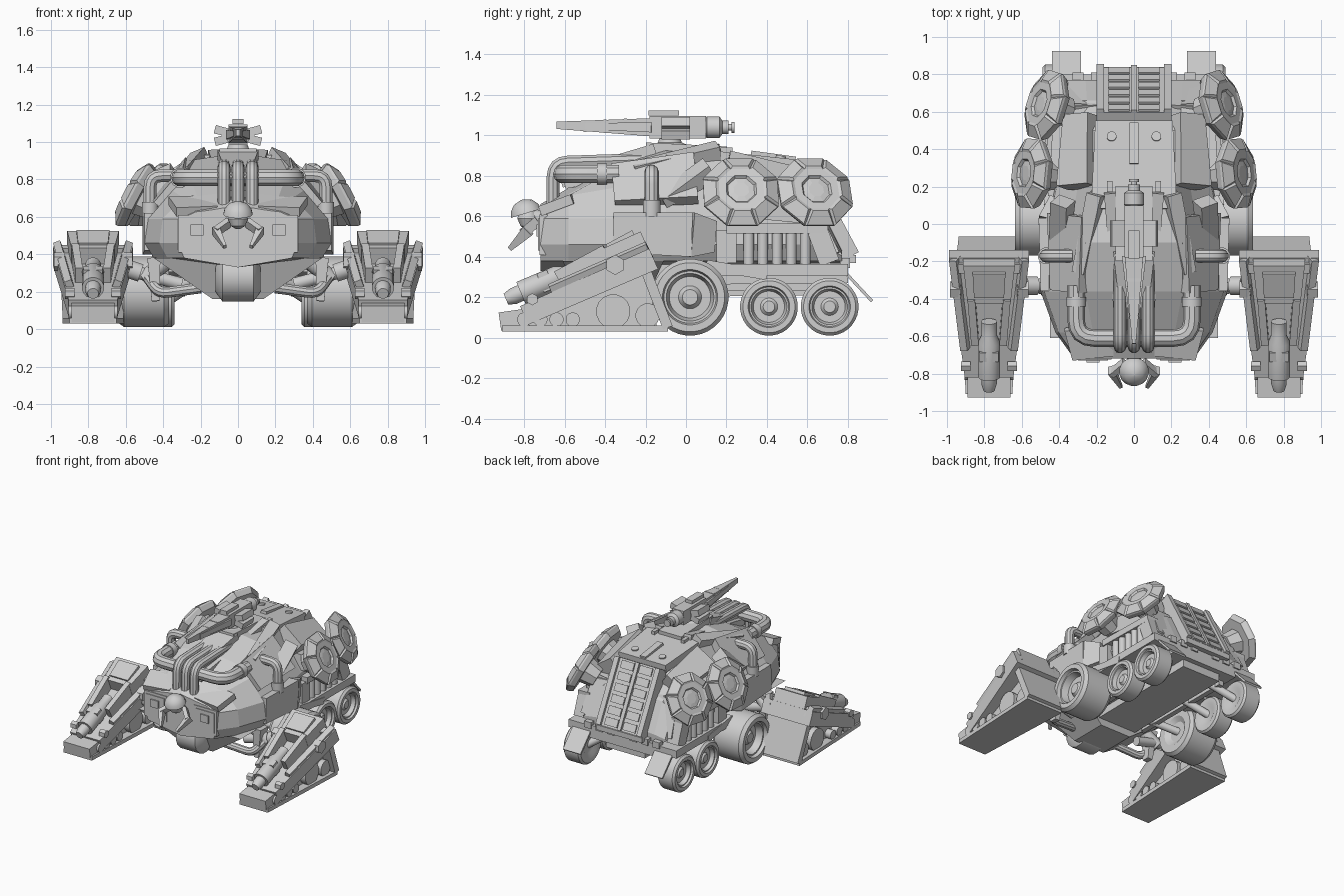
import bpy, bmesh, math
from mathutils import Vector, Matrix

if "Cube" in bpy.data.objects:
    bpy.data.objects.remove(bpy.data.objects["Cube"])

shade = (0.62, 0.62, 0.62, 1)
grey = bpy.data.materials.new("armour_grey")
grey.use_nodes = True
grey.diffuse_color = shade
grey.node_tree.nodes["Principled BSDF"].inputs["Base Color"].default_value = shade


def finish(name, bm, mirror, smooth=False):
    bmesh.ops.recalc_face_normals(bm, faces=bm.faces)
    mesh = bpy.data.meshes.new(name)
    bm.to_mesh(mesh)
    bm.free()
    mesh.materials.append(grey)
    part = bpy.data.objects.new(name, mesh)
    bpy.context.collection.objects.link(part)
    if smooth:
        bpy.ops.object.select_all(action='DESELECT')
        part.select_set(True)
        bpy.context.view_layer.objects.active = part
        bpy.ops.object.shade_smooth_by_angle(angle=math.radians(35))
    if mirror:
        part.modifiers.new("mirror", 'MIRROR').use_mirror_merge = False


def bar(name, start, end, width, height, taper=(1, 1), roll=0, mirror=True):
    """Straight block from start to end; taper scales the end's width and height."""
    start, end = Vector(start), Vector(end)
    along = (end - start).normalized()
    across = Vector((1, 0, 0))
    across = (across - along * across.dot(along)).normalized()
    turn = Matrix((across, along, across.cross(along))).transposed() @ Matrix.Rotation(math.radians(roll), 3, 'Y')
    bm = bmesh.new()
    bmesh.ops.create_cube(bm, size=1)
    for vert in bm.verts:
        far = vert.co.y > 0
        wide, tall = taper if far else (1, 1)
        offset = Vector((vert.co.x * width * wide, 0, vert.co.z * height * tall))
        vert.co = (end if far else start) + turn @ offset
    finish(name, bm, mirror)


def box(name, centre, size, mirror=True):
    half = Vector((0, size[1] / 2, 0))
    bar(name, Vector(centre) - half, Vector(centre) + half, size[0], size[2], mirror=mirror)


def lathe(name, profile, at, axis, radius, length, sides=16, mirror=True, smooth=True, tile_row=None):
    """Turned part from (radius share, length share) rings."""
    bm = bmesh.new()
    turn = Vector(axis).to_track_quat('Z', 'Y')
    rings = []
    for out, along in profile:
        angles = [math.tau * (i + 0.5) / sides for i in range(sides)]
        rings.append([bm.verts.new(Vector(at) + turn @ Vector(
            (out * radius * math.cos(a), out * radius * math.sin(a), along * length))) for a in angles])
    rows = [[bm.faces.new((low[i - 1], low[i], high[i], high[i - 1])) for i in range(sides)]
            for low, high in zip(rings, rings[1:])]
    bm.faces.new(rings[0])
    bm.faces.new(rings[-1])
    if tile_row:
        bmesh.ops.recalc_face_normals(bm, faces=bm.faces)
        bmesh.ops.inset_individual(bm, faces=rows[tile_row], thickness=0.012, depth=0.012)
    finish(name, bm, mirror, smooth)


def rod(name, start, end, radius, sides=12, mirror=True):
    axis = Vector(end) - Vector(start)
    lathe(name, [(1, 0), (1, 1)], start, axis, radius, axis.length, sides, mirror)


def tube(name, corners, radius, bend, mirror=True):
    """Pipe through the corners, rounding each one."""
    corners = [Vector(c) for c in corners]
    path = [corners[0]]
    for before, corner, after in zip(corners, corners[1:], corners[2:]):
        enter = corner + (before - corner).normalized() * bend
        leave = corner + (after - corner).normalized() * bend
        path += [enter.lerp(corner, i / 4).lerp(corner.lerp(leave, i / 4), i / 4) for i in range(5)]
    path.append(corners[-1])
    curve = bpy.data.curves.new(name, 'CURVE')
    curve.dimensions, curve.bevel_depth, curve.bevel_resolution, curve.use_fill_caps = '3D', radius, 3, True
    spline = curve.splines.new('POLY')
    spline.points.add(len(path) - 1)
    for point, place in zip(spline.points, path):
        point.co = (*place, 1)
    guide = bpy.data.objects.new(name + "_path", curve)
    bpy.context.collection.objects.link(guide)
    bm = bmesh.new()
    bm.from_mesh(guide.evaluated_get(bpy.context.evaluated_depsgraph_get()).to_mesh())
    bpy.data.objects.remove(guide)
    finish(name, bm, mirror, True)


# Main hull: one cross-section rule, driven by width and roof height along y
bm = bmesh.new()
rings = []
for y, wide, top in ((-.72, .32, .66), (-.58, .42, .74), (-.36, .5, .86), (-.1, .5, .94),
                     (.2, .43, .91), (.5, .42, .85), (.66, .36, .68), (.77, .37, .45)):
    half = [(0, .33), (wide * .9, .38), (wide, min(.46, top * .9)), (wide * .96, min(.59, top * .92)),
            (wide * .7, min(.74, top * .95)), (wide * .52, top * .96), (0, top)]
    outline = half + [(-x, z) for x, z in half[-2:0:-1]]
    rings.append([bm.verts.new((x, y, z)) for x, z in outline])
for front, back in zip(rings, rings[1:]):
    for i in range(len(front)):
        bm.faces.new((front[i - 1], front[i], back[i], back[i - 1]))
bm.faces.new(rings[0])
bm.faces.new(rings[-1])
finish("hull", bm, False)

# Underside
bar("keel", (0, -.3, .27), (0, .76, .28), width=.34, height=.14, mirror=False)
bar("chassis", (0, -.2, .31), (0, .8, .32), width=.58, height=.1, mirror=False)
bar("belly", (0, -.36, .38), (0, -.36, .16), width=.9, height=.5, taper=(.3, .6), mirror=False)
lathe("nose_drum", [(.6, -1), (1, -.7), (1, .7), (.6, 1)], (0, -.53, .28), (1, 0, 0), radius=.135, length=.12, mirror=False)
for x in (.08, .24):
    box("belly_beam", (x, .25, .23 + x / 8), (.04, .9, .06))

# Side armour and shoulders
bar("side_block", (.45, -.36, .52), (.45, .03, .51), width=.1, height=.2, taper=(1.2, 1.1))
bar("side_wedge", (.45, .02, .51), (.42, .14, .5), width=.12, height=.22, taper=(.5, .7))
bar("shoulder_plate", (.35, -.36, .75), (.35, .05, .79), width=.24, height=.06, taper=(1.2, 1), roll=50)
bar("shoulder_spike", (.29, -.26, .83), (.2, .16, .92), width=.07, height=.06, taper=(1.2, 1.4), roll=25)
bar("cheek_wedge", (.4, -.12, .68), (.38, .12, .83), width=.1, height=.05, taper=(1, 2), roll=30)
bar("rear_shoulder", (.3, .2, .82), (.28, .58, .74), width=.2, height=.12, taper=(.8, 1), roll=35)
bar("shield_mount", (.36, .22, .66), (.34, .64, .62), width=.18, height=.12)

# Hood
bar("hood_ridge", (0, .2, .9), (0, -.2, .92), width=.2, height=.09, mirror=False)
bar("hood_nose", (0, -.15, .92), (0, -.62, .78), width=.22, height=.08, taper=(.5, 1), mirror=False)
bar("hood_blade", (.13, .17, .92), (.08, -.6, .76), width=.06, height=.08, taper=(.6, .6))
for x in (0, .075):
    tube("front_hose", [(x, -.2, .88), (x, -.655, .865), (x, -.66, .58)], radius=.034, bend=.07, mirror=x > 0)

# Cab face
box("prow", (0, -.66, .48), (.2, .12, .26), mirror=False)
box("window_frame", (.22, -.705, .51), (.2, .04, .2))
box("window_pane", (.22, -.727, .51), (.16, .008, .16))
box("window_lamp", (.22, -.73, .53), (.07, .02, .06))
bar("brow", (.22, -.71, .63), (.24, -.55, .69), width=.22, height=.05, taper=(1.2, 1))

# Pipes
tube("front_pipe", [(0, -.61, .81), (.31, -.61, .81), (.31, -.33, .81)], radius=.047, bend=.1)
rod("pipe_collar", (.31, -.44, .81), (.31, -.39, .81), radius=.054)
tube("side_exhaust", [(.33, -.17, .82), (.47, -.17, .82), (.47, -.17, .6)], radius=.036, bend=.06)
rod("exhaust_base", (.47, -.17, .6), (.47, -.17, .68), radius=.045)

# Front sensor head and claws
rod("head_neck", (0, -.66, .58), (0, -.78, .6), radius=.04, mirror=False)
lathe("head", [(.2, -1), (.7, -.7), (1, 0), (.7, .7), (.2, 1)], (0, -.78, .59), (0, 0, 1), radius=.055, length=.055, mirror=False)
lathe("head_cap", [(1, 0), (.9, .4), (.6, .8), (.1, 1)], (0, -.79, .615), (0, -.3, 1), radius=.08, length=.07, mirror=False)
bar("claw_arm", (.05, -.74, .57), (.12, -.8, .52), width=.03, height=.05)
bar("claw_tip", (.12, -.78, .53), (.07, -.87, .44), width=.04, height=.06, taper=(.4, .4))

# Roof gun
lathe("gun_mount", [(1, 0), (.9, .4), (.6, .5), (.5, .7), (.5, 1)], (0, -.08, .9), (0, 0, 1), radius=.1, length=.13, mirror=False)
box("gun_body", (0, -.04, 1.04), (.1, .28, .11), mirror=False)
bar("gun_barrel", (0, -.17, 1.04), (0, -.64, 1.05), width=.1, height=.09, taper=(.2, .4), mirror=False)
bar("barrel_rail", (.04, -.17, 1.04), (.015, -.5, 1.045), width=.05, height=.05, taper=(.4, .6))
for y in (-.5, -.4, -.3):
    box("barrel_band", (0, y, 1.045), (.13 + y / 6, .015, .11 + y / 9), mirror=False)
lathe("gun_breech", [(.8, 0), (1, .1), (1, .5), (.6, .6), (.6, .8), (.3, .8), (.3, .9), (.5, .9), (.5, 1)],
      (0, .09, 1.04), (0, 1, 0), radius=.055, length=.15, mirror=False)
for side in (-1, 1):
    z = 1.035 + side * .025
    bar("gun_pod", (.09, -.12, z), (.09, .02, z), width=.07, height=.045, roll=-15 * side)
box("gun_sight", (0, -.11, 1.11), (.06, .15, .025), mirror=False)

# Roof plate and rear shutter
bar("roof_plate", (0, .08, .9), (0, .55, .85), width=.46, height=.06, taper=(.9, 1), mirror=False)
bar("roof_rib", (0, .32, .9), (0, .54, .87), width=.05, height=.05, mirror=False)
rod("roof_bolt", (.12, .46, .85), (.12, .47, .9), radius=.026)
box("roof_hinge", (.13, .2, .92), (.03, .06, .04))
door_top, door_foot = Vector((0, .57, .85)), Vector((0, .81, .4))


def on_door(name, x, first, last, width, height):
    shift = Vector((x, 0, 0))
    bar(name, door_top.lerp(door_foot, first) + shift, door_top.lerp(door_foot, last) + shift, width, height, mirror=x > 0)


on_door("rear_door", 0, 0, 1, width=.36, height=.06)
on_door("door_spine", 0, 0, 1, width=.03, height=.09)
on_door("door_frame", .18, 0, 1, width=.04, height=.1)
for i in range(6):
    on_door("door_panel", .08, (i + .15) / 6, (i + .85) / 6, width=.11, height=.08)
bar("rear_corner", (.28, .58, .66), (.31, .73, .4), width=.18, height=.12, taper=(1, .6))
box("rear_step", (0, .81, .39), (.4, .06, .04), mirror=False)
for x in (.1, .2, .3):
    box("rear_lamp", (x, .785, .37), (.06, .05, .05))

# Octagonal side shields, leaning in at the top
for x, y, yaw in ((.55, .27, .1), (.47, .635, .3)):
    facing = Vector((math.cos(yaw), math.sin(yaw), .53))
    lathe("shield", [(.4, -3), (.5, -.8), (.9, -.8), (1, 0), (.6, 1), (.4, 1), (.35, .7), (.2, .8)],
          (x, y, .715), facing, radius=.2, length=.045, sides=8, smooth=False, tile_row=3)

# Side rack with canisters above the rear wheels
bar("rack_roof", (.42, .2, .54), (.41, .7, .54), width=.1, height=.05)
bar("rack_end", (.41, .71, .37), (.41, .65, .53), width=.1, height=.1)
box("rack_front", (.42, .2, .45), (.08, .1, .16))
for i in range(5):
    y = .31 + i * .07
    rod("canister", (.43, y, .36), (.43, y, .52), radius=.027)
box("fender", (.36, .47, .335), (.23, .66, .06))
bar("fender_front", (.39, .1, .36), (.39, .4, .31), width=.18, height=.05)
bar("mudflap", (.36, .78, .33), (.36, .92, .18), width=.155, height=.015)

# Wheels and their swing arms
for y, radius, inner, outer in ((.02, .19, .37, .635), (.41, .143, .34, .49), (.71, .143, .34, .49)):
    hub = (inner, y, radius + .01)
    lathe("wheel", [(.4, .1), (.6, 0), (.9, 0), (1, .1), (1, .9), (.9, 1), (.72, 1), (.68, .9), (.62, .9), (.54, .7), (.3, .7), (.2, .8)],
          hub, (1, 0, 0), radius, outer - inner, sides=32)
    rod("swing_arm", (.2, y - .1, .27), (inner + .04, y, radius + .01), radius=.03)

# Suspension arms to the tracks
rod("track_arm", (.3, -.33, .24), (.64, -.33, .33), radius=.035)
rod("upper_arm", (.36, -.36, .38), (.5, -.33, .27), radius=.045)
tube("arm_strut", [(.2, -.45, .22), (.42, -.42, .19), (.5, -.33, .3)], radius=.03, bend=.05)
rod("arm_joint", (.52, -.33, .3), (.58, -.33, .32), radius=.05)
bar("arm_knuckle", (.45, -.36, .38), (.44, -.37, .15), width=.07, height=.1, taper=(.6, .6))


# Front track units
def on_track(y, z, side=0):
    return Vector((.775 + side, y, z))


bar("track_foot", on_track(-.91, .045), on_track(-.09, .045), width=.25, height=.03, taper=(1.3, 1))
bar("track_toe", on_track(-.92, .08), on_track(-.78, .1), width=.23, height=.09)
bar("track_back", on_track(-.24, .44), on_track(-.09, .05), width=.36, height=.05, taper=(.9, 1))
bar("track_web", on_track(-.85, .08), on_track(-.17, .2), width=.14, height=.05, taper=(1.3, 6))
bar("track_casing", on_track(-.8, .11), on_track(-.16, .39), width=.26, height=.1, taper=(1.65, 1.1))
bar("track_cap", on_track(-.4, .38), on_track(-.2, .47), width=.23, height=.12, taper=(1.2, 1))
bar("track_cap_top", on_track(-.38, .43), on_track(-.25, .5), width=.16, height=.07, taper=(1.1, 1))
for side in (-1, 1):
    bar("track_rail", on_track(-.62, .27, side * .075), on_track(-.38, .4, side * .095), width=.04, height=.13)
    bar("track_cheek", on_track(-.66, .22, side * .12), on_track(-.18, .43, side * .18), width=.04, height=.09, roll=20 * side)
    rod("cheek_bolt", on_track(-.35, .36, side * .15), on_track(-.35, .36, side * .21), radius=.05, sides=6)
    rod("toe_bolt", on_track(-.76, .19, side * .1), on_track(-.76, .19, side * .15), radius=.03, sides=6)
for y, z, radius in [(-.8 + i * .08, .09, .035) for i in range(4)] + [(-.36, .13, .085), (-.19, .11, .06)]:
    rod("road_wheel", on_track(y, z, -.13), on_track(y, z, .13), radius, sides=16)
lathe("track_piston", [(.5, 0), (.7, .1), (.7, .2), (1, .2), (1, .7), (.7, .8), (.7, 1)],
      on_track(-.89, .19), (0, 1, .42), radius=.06, length=.4)
bar("piston_clamp", on_track(-.72, .27), on_track(-.67, .29), width=.1, height=.1)
